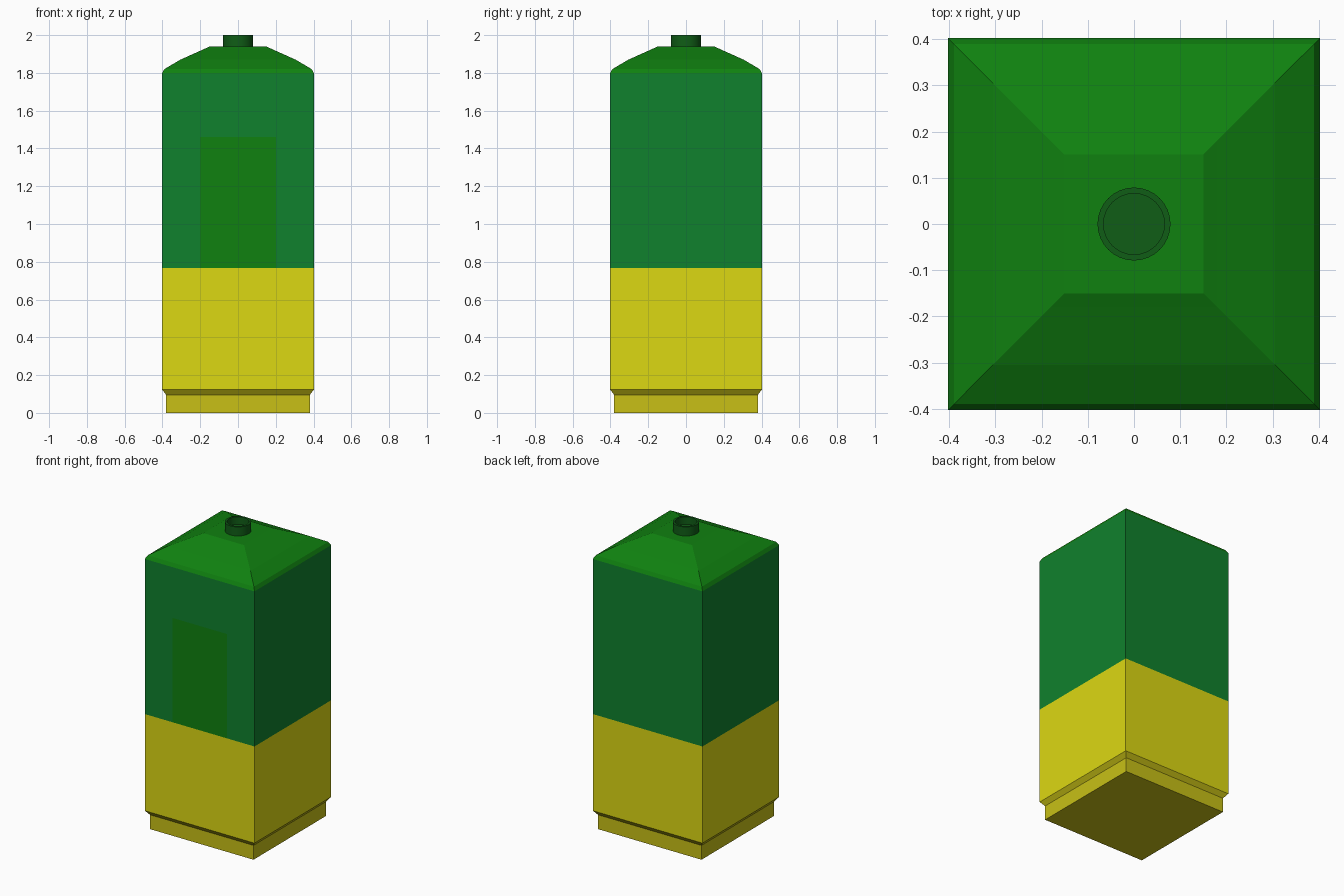
import bpy, bmesh
from math import cos, sin, pi

if "Cube" in bpy.data.objects:
    bpy.data.objects.remove(bpy.data.objects["Cube"])


def material(name, rgb):
    m = bpy.data.materials.new(name)
    m.diffuse_color = (*rgb, 1)
    m.use_nodes = True
    m.node_tree.nodes["Principled BSDF"].inputs["Base Color"].default_value = m.diffuse_color
    return m


YELLOW = material("yellow", (0.72, 0.69, 0.006))
GREEN = material("blue_green", (0.005, 0.22, 0.026))
LEAF = material("leaf_green", (0.005, 0.22, 0.005))
DARK = material("dark_green", (0.005, 0.11, 0.008))
OCHRE = material("base_yellow", (0.58, 0.53, 0.008))


def square(h, z):
    return [(-h, -h, z), (h, -h, z), (h, h, z), (-h, h, z)]


def circle(r, z, n=32):
    return [(r * cos(2 * pi * i / n), r * sin(2 * pi * i / n), z) for i in range(n)]


def finish(name, bm, mats):
    me = bpy.data.meshes.new(name)
    bm.to_mesh(me)
    bm.free()
    for m in mats:
        me.materials.append(m)
    ob = bpy.data.objects.new(name, me)
    bpy.context.collection.objects.link(ob)
    return ob


def loft(rings, bottom=False, top=False):
    """Skin consecutive rings of points, optionally closing the ends."""
    bm = bmesh.new()
    rows = [[bm.verts.new(p) for p in ring] for ring in rings]
    n = len(rows[0])
    for a, b in zip(rows, rows[1:]):
        for i in range(n):
            j = (i + 1) % n
            bm.faces.new((a[i], a[j], b[j], b[i]))
    if bottom:
        bm.faces.new(rows[0][::-1])
    if top:
        bm.faces.new(rows[-1])
    return bm


W = 0.403  # half width of the body

# Recessed foot with a chamfer out to the body
finish("base", loft([square(0.38, 0), square(0.38, 0.095), square(W, 0.125)],
                    bottom=True), [OCHRE])

# Yellow lower half
finish("lower_body", loft([square(W, 0.125), square(W, 0.767)]), [YELLOW])

# Green upper half, front face cut to hold a flush door panel
bm = loft([square(W, 0.767), square(W, 1.797)])
for co, no in (((-0.2, 0, 0), (1, 0, 0)), ((0.2, 0, 0), (1, 0, 0)), ((0, 0, 1.46), (0, 0, 1))):
    front = [f for f in bm.faces if f.calc_center_median().y < -W + 0.001]
    geom = front + list({e for f in front for e in f.edges}) + list({v for f in front for v in f.verts})
    bmesh.ops.bisect_plane(bm, geom=geom, plane_co=co, plane_no=no)
for f in bm.faces:
    c = f.calc_center_median()
    if c.y < -W + 0.001 and abs(c.x) < 0.2 and c.z < 1.46:
        f.material_index = 1
finish("upper_body", bm, [GREEN, LEAF])

# Hipped, gently curved roof
profile = [(W, 1.797), (0.39, 1.82), (0.305, 1.87), (0.18, 1.926), (0.15, 1.94)]
finish("roof", loft([square(h, z) for h, z in profile], top=True), [LEAF])

# Round open collar on top
collar = [(0.079, 1.94), (0.079, 2.0), (0.066, 2.0), (0.066, 1.95)]
ob = finish("top_collar", loft([circle(r, z) for r, z in collar], top=True), [DARK])
bpy.context.view_layer.objects.active = ob
ob.select_set(True)
bpy.ops.object.shade_smooth_by_angle()
